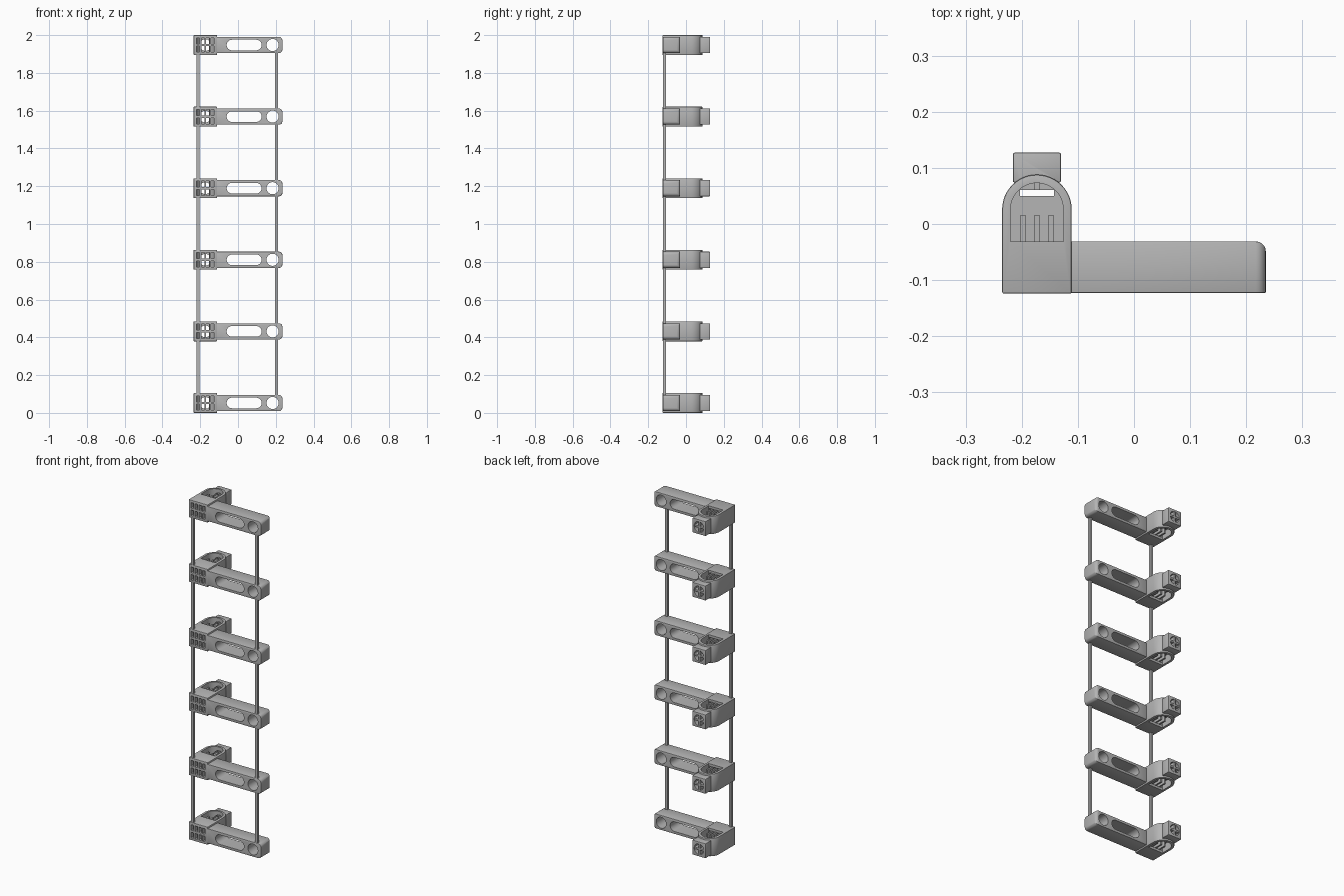
import bpy, bmesh, math
from mathutils import Matrix, Vector

if "Cube" in bpy.data.objects:
    bpy.data.objects.remove(bpy.data.objects["Cube"], do_unlink=True)

COUNT, HEIGHT = 6, 0.105
PITCH = (2 - HEIGHT) / (COUNT - 1)
HALF = HEIGHT / 2
HEAD_X, ARCH_Y = -0.173, 0.026
FRONT, BACK = -0.124, 0.127
ARM_HALF = 0.043

grey = bpy.data.materials.new("steel grey")
grey.use_nodes = True
grey.diffuse_color = (0.46, 0.46, 0.46, 1)
grey.node_tree.nodes["Principled BSDF"].inputs["Base Color"].default_value = grey.diffuse_color


def finish(name, bm):
    bmesh.ops.recalc_face_normals(bm, faces=bm.faces)
    mesh = bpy.data.meshes.new(name)
    bm.to_mesh(mesh)
    bm.free()
    mesh.materials.append(grey)
    obj = bpy.data.objects.new(name, mesh)
    bpy.context.collection.objects.link(obj)
    return obj


def box(name, x0, x1, y0, y1, z0, z1):
    bm = bmesh.new()
    size = Vector((x1 - x0, y1 - y0, z1 - z0))
    mid = Vector((x0 + x1, y0 + y1, z0 + z1)) / 2
    bmesh.ops.create_cube(bm, size=1, matrix=Matrix.Translation(mid) @ Matrix.Diagonal(size).to_4x4())
    return finish(name, bm)


def prism(name, points, offset):
    """Extrude a closed outline along an offset."""
    bm = bmesh.new()
    face = bm.faces.new([bm.verts.new(p) for p in points])
    new = bmesh.ops.extrude_face_region(bm, geom=[face])["geom"]
    bmesh.ops.translate(bm, vec=offset, verts=[v for v in new if isinstance(v, bmesh.types.BMVert)])
    return finish(name, bm)


def arc(cx, cy, r, start, end, n=24):
    angles = [math.radians(start + (end - start) * i / n) for i in range(n + 1)]
    return [(cx + r * math.cos(a), cy + r * math.sin(a)) for a in angles]


def arch(name, r, front, z0, z1):
    pts = [(HEAD_X - r, front), (HEAD_X + r, front)] + arc(HEAD_X, ARCH_Y, r, 0, 180)
    return prism(name, [(x, y, z0) for x, y in pts], (0, 0, z1 - z0))


def slot(name, x0, x1, r, y0, y1):
    """Round-ended bore running front to back."""
    pts = arc(x1, 0, r, -90, 90) + arc(x0, 0, r, 90, 270)
    if x0 == x1:
        pts = arc(x0, 0, r, 0, 360, 48)[:-1]
    return prism(name, [(x, y0, z) for x, z in pts], (0, y1 - y0, 0))


def apply(obj, mod):
    bpy.ops.object.select_all(action='DESELECT')
    bpy.context.view_layer.objects.active = obj
    obj.select_set(True)
    bpy.ops.object.modifier_apply(modifier=mod.name)


def soften(obj, width=0.003):
    mod = obj.modifiers.new("Soft edges", 'BEVEL')
    mod.width, mod.segments = width, 2
    mod.limit_method, mod.angle_limit = 'ANGLE', math.radians(40)
    apply(obj, mod)


def cut(obj, cutters):
    for cutter in cutters:
        cutter.hide_render = True
        mod = obj.modifiers.new("Cut", 'BOOLEAN')
        mod.operation, mod.solver, mod.object = 'DIFFERENCE', 'EXACT', cutter
        apply(obj, mod)
    for cutter in cutters:
        bpy.data.objects.remove(cutter, do_unlink=True)


# Arched head with pockets above and below a central floor
head = arch("head", 0.062, FRONT, -HALF, HALF)
soften(head)
cutters = [slot("bore_cutter", HEAD_X, HEAD_X, 0.031, 0.05, 0.15)]
for s in (-1, 1):
    cutters.append(arch("pocket_cutter", 0.047, -0.031, *sorted((s * 0.006, s * 0.08))))
    for col in (-1.5, -0.5, 0.5, 1.5):
        x = HEAD_X + col * 0.0252
        cutters.append(box("window_cutter", x - 0.0082, x + 0.0082, -0.15, -0.02,
                           *sorted((s * 0.006, s * 0.038))))
cut(head, cutters)

# Ribs that continue the window dividers into the pocket
parts = [head]
for i in (-1, 0, 1):
    x = HEAD_X + i * 0.0252
    parts.append(box("pocket_rib", x - 0.0045, x + 0.0045, -0.033, 0.016, -0.04, 0.04))

# Rear socket with a cross inside its bore
socket = box("rear_socket", HEAD_X - 0.043, HEAD_X + 0.043, 0.074, BACK, -ARM_HALF, ARM_HALF)
soften(socket)
cut(socket, [slot("bore_cutter", HEAD_X, HEAD_X, 0.031, 0, 0.2),
             arch("arch_cutter", 0.06, -0.05, -0.1, 0.1)])
parts += [socket,
          box("socket_cross_flat", HEAD_X - 0.032, HEAD_X + 0.032, 0.061, BACK - 0.002, -0.005, 0.005),
          box("socket_cross_upright", HEAD_X - 0.0045, HEAD_X + 0.0045, 0.061, BACK - 0.002, -0.032, 0.032)]

# Arm with rounded free end, long slot and round hole
arm = box("arm", -0.115, 0.235, FRONT + 0.001, -0.031, -ARM_HALF, ARM_HALF)
bm = bmesh.new()
bm.from_mesh(arm.data)
end_edges = [e for e in bm.edges if all(v.co.x > 0.2 for v in e.verts)
             and any(v.co.y > -0.1 for v in e.verts)]
bmesh.ops.bevel(bm, geom=end_edges, offset=0.018, segments=5, profile=0.5, affect='EDGES')
bm.to_mesh(arm.data)
bm.free()
soften(arm, 0.002)
cut(arm, [slot("slot_cutter", -0.032, 0.097, 0.028, -0.2, 0.1),
          slot("hole_cutter", 0.183, 0.183, 0.032, -0.2, 0.1)])
parts.append(arm)

# Repeat the rung up the ladder
for part in parts:
    bpy.ops.object.select_all(action='DESELECT')
    bpy.context.view_layer.objects.active = part
    part.select_set(True)
    bpy.ops.object.shade_smooth_by_angle(angle=math.radians(30))
    part.location.z = HALF
    for i in range(1, COUNT):
        copy = part.copy()
        copy.location.z = HALF + i * PITCH
        bpy.context.collection.objects.link(copy)

# Square rods between neighbouring rungs
for i in range(COUNT - 1):
    z = HALF + i * PITCH
    for name, x, reach in (("right_rod", -0.212, HALF), ("left_rod", 0.204, ARM_HALF)):
        box(name, x - 0.0075, x + 0.0075, -0.122, -0.107, z + reach - 0.004, z + PITCH - reach + 0.004)
